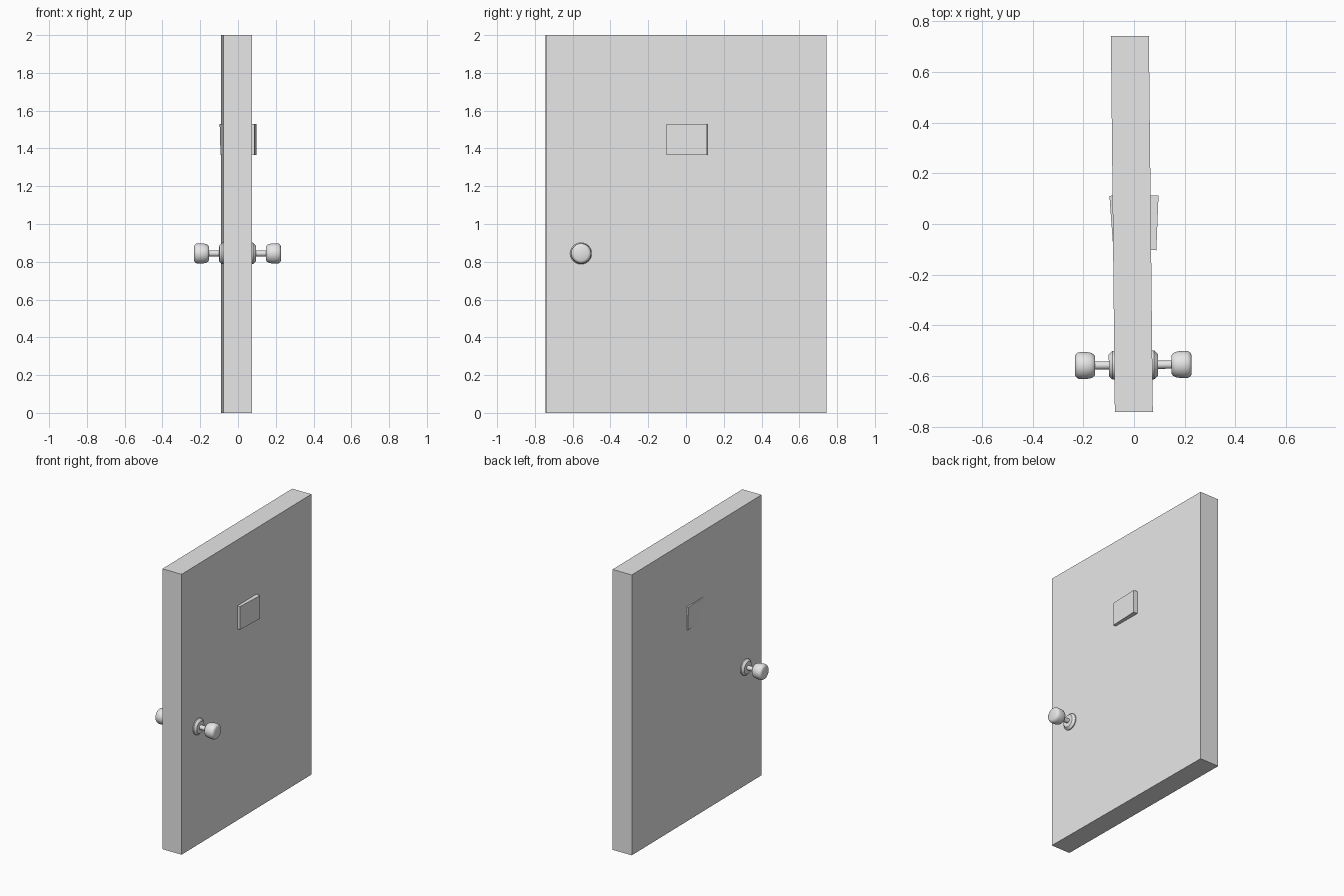
import bpy, bmesh, math
from mathutils import Matrix, Vector

cube = bpy.data.objects.get("Cube")
if cube:
    bpy.data.objects.remove(cube, do_unlink=True)

# One plain grey for the whole model
grey = bpy.data.materials.new("plain_grey")
grey.use_nodes = True
grey.diffuse_color = (0.8, 0.8, 0.8, 1)
grey.node_tree.nodes["Principled BSDF"].inputs["Base Color"].default_value = grey.diffuse_color

SWING = 0.0105                      # the door stands very slightly ajar
DOOR = Matrix.Translation((-0.0085, 0, 0)) @ Matrix.Rotation(SWING, 4, 'Z')


def add_object(name, bm, matrix):
    bmesh.ops.recalc_face_normals(bm, faces=bm.faces)
    mesh = bpy.data.meshes.new(name)
    bm.to_mesh(mesh)
    bm.free()
    mesh.materials.append(grey)
    obj = bpy.data.objects.new(name, mesh)
    obj.matrix_world = matrix
    bpy.context.collection.objects.link(obj)
    return obj


def box(name, size, matrix):
    bm = bmesh.new()
    bmesh.ops.create_cube(bm, size=1)
    bmesh.ops.scale(bm, vec=size, verts=bm.verts)
    return add_object(name, bm, matrix)


def lathe(name, profile, matrix, steps=32):
    """Spin (distance, radius) points around the local x axis."""
    bm = bmesh.new()
    verts = [bm.verts.new((d, r, 0)) for d, r in profile]
    edges = [bm.edges.new(pair) for pair in zip(verts, verts[1:])]
    bmesh.ops.spin(bm, geom=verts + edges, cent=(0, 0, 0), axis=(1, 0, 0),
                   angle=math.tau, steps=steps)
    bmesh.ops.remove_doubles(bm, verts=bm.verts, dist=0.0001)
    obj = add_object(name, bm, matrix)
    bpy.ops.object.select_all(action='DESELECT')
    obj.select_set(True)
    bpy.context.view_layer.objects.active = obj
    bpy.ops.object.shade_smooth_by_angle(angle=math.radians(30))
    return obj


# Door slab
box("door_slab", (0.15, 1.485, 2.0), DOOR @ Matrix.Translation((0, 0, 1)))

# Small plates on both faces, each hung a little crooked
PLATE = (0.04, 0.216, 0.165)
for name, x, turn, lean in (("left_plate", 0.0725, -0.04, 0.0),
                            ("right_plate", -0.067, 0.073, -0.027)):
    box(name, PLATE, Matrix.Translation((x, 0.005, 1.447))
        @ Matrix.Rotation(turn, 4, 'Z') @ Matrix.Rotation(lean, 4, 'Y'))

# Door knobs: rosette, stem and rounded grip on each face
ROSETTE = [(0.06, 0), (0.06, 0.057), (0.088, 0.057), (0.103, 0.043), (0.103, 0)]
STEM = [(0.09, 0), (0.09, 0.016), (0.17, 0.016), (0.17, 0)]
GRIP = [(0.157, 0), (0.157, 0.036), (0.162, 0.044), (0.173, 0.050),
        (0.19, 0.053), (0.21, 0.054), (0.224, 0.052), (0.232, 0.046),
        (0.236, 0.038), (0.236, 0)]
for side, angle in (("left", 0), ("right", math.pi)):
    place = (Matrix.Translation((-0.0025, -0.557, 0.844))
             @ Matrix.Rotation(SWING + angle, 4, 'Z'))
    for part, profile in (("rosette", ROSETTE), ("stem", STEM), ("grip", GRIP)):
        lathe(f"{side}_knob_{part}", [(d - 0.006, r) for d, r in profile], place)
